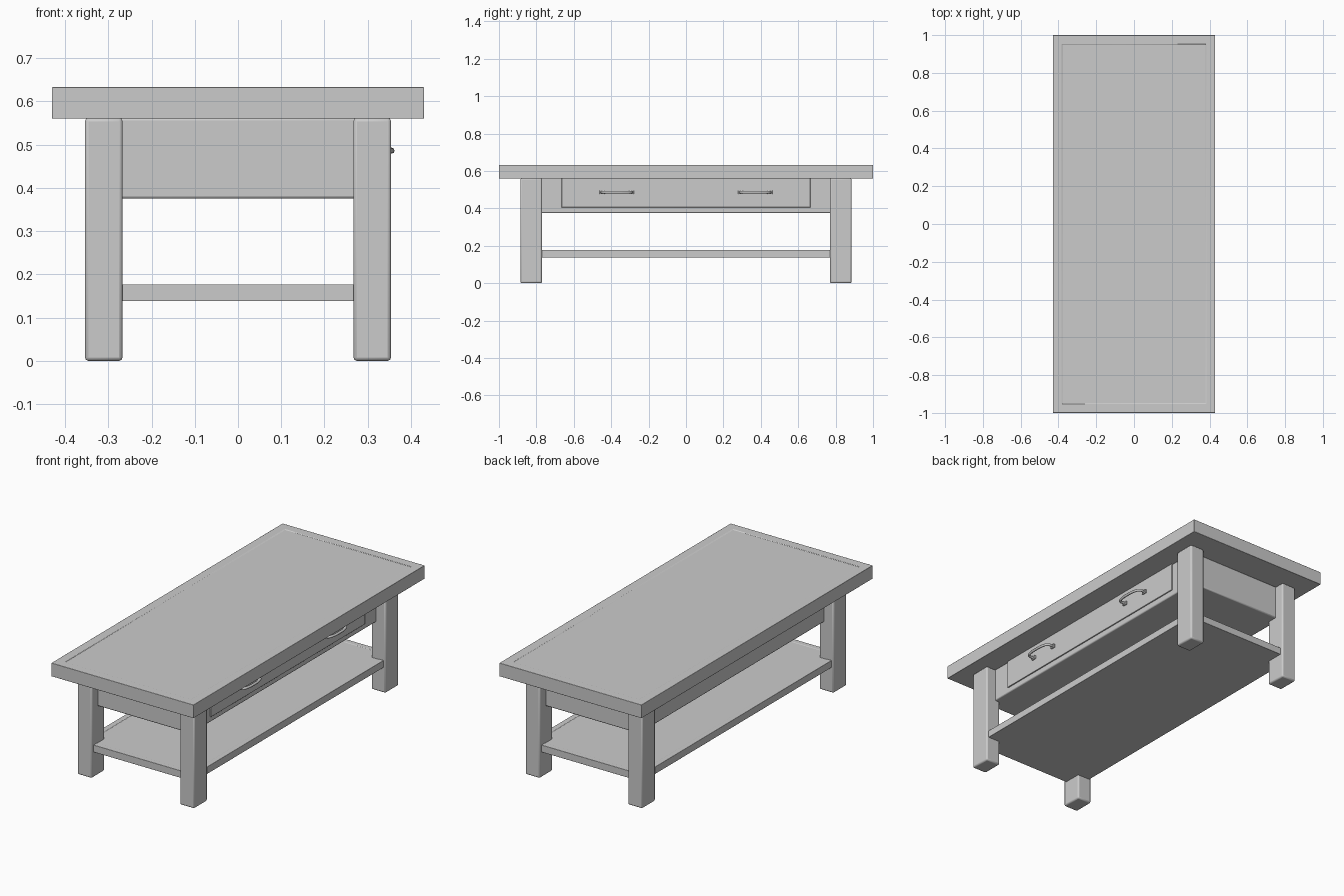
import bpy, bmesh
from math import radians

if "Cube" in bpy.data.objects:
    bpy.data.objects.remove(bpy.data.objects["Cube"])


def finish(obj, bevel):
    """Round the edges softly and shade smooth."""
    if bevel:
        mod = obj.modifiers.new("soft_edges", "BEVEL")
        mod.width = bevel
        mod.segments = 2
        mod.limit_method = "ANGLE"
        mod.angle_limit = radians(50)
    bpy.ops.object.select_all(action="DESELECT")
    bpy.context.view_layer.objects.active = obj
    obj.select_set(True)
    bpy.ops.object.shade_smooth_by_angle(angle=radians(35))


def box(name, lo, hi, bevel=0.004, panel=0.0, recess=0.0):
    """Box between two corners, optionally with a recessed panel on top."""
    bm = bmesh.new()
    bmesh.ops.create_cube(bm, size=1)
    for v in bm.verts:
        v.co = [(a + b) / 2 + c * (b - a) for a, b, c in zip(lo, hi, v.co)]
    if panel:
        bm.normal_update()
        top = [f for f in bm.faces if f.normal.z > 0.9]
        bmesh.ops.inset_region(bm, faces=top, thickness=panel)
        bmesh.ops.inset_region(bm, faces=top, thickness=0.002, depth=-recess)
    mesh = bpy.data.meshes.new(name)
    bm.to_mesh(mesh)
    bm.free()
    obj = bpy.data.objects.new(name, mesh)
    bpy.context.collection.objects.link(obj)
    finish(obj, bevel)
    return obj


# Table top with a framed panel
box("table_top", (-0.43, -1, 0.56), (0.43, 1, 0.633), 0.006, 0.068, 0.003)
for v in bpy.data.objects["table_top"].data.vertices:
    if abs(v.co.y) < 0.95:      # wider frame at the two ends
        v.co.y -= 0.04 * (1 if v.co.y > 0 else -1)

# Four square legs
for sx, x_name in ((-1, "left"), (1, "right")):
    for sy, y_name in ((-1, "front"), (1, "back")):
        xs = sorted((sx * 0.267, sx * 0.354))
        ys = sorted((sy * 0.77, sy * 0.885))
        box(f"{y_name}_{x_name}_leg", (xs[0], ys[0], 0), (xs[1], ys[1], 0.562), 0.008)

# Apron box under the top, and low shelf
box("apron_box", (-0.297, -0.83, 0.375), (0.297, 0.83, 0.562), 0.006)
box("lower_shelf", (-0.342, -0.868, 0.138), (0.342, 0.868, 0.177), 0.005, 0.04, 0.002)

# Drawer front on the right side
box("drawer_front", (0.28, -0.665, 0.405), (0.303, 0.665, 0.561), 0.002)

# Two bowed drawer handles with square feet
for y, name in ((-0.37, "front"), (0.37, "back")):
    curve = bpy.data.curves.new(f"{name}_handle", "CURVE")
    curve.dimensions = "3D"
    curve.bevel_depth = 0.007
    curve.bevel_resolution = 2
    curve.resolution_u = 4
    curve.use_fill_caps = True
    path = [(0.30, -0.078), (0.338, -0.076), (0.352, -0.045), (0.355, 0),
            (0.352, 0.045), (0.338, 0.076), (0.30, 0.078)]
    spline = curve.splines.new("BEZIER")
    spline.bezier_points.add(len(path) - 1)
    for p, (px, py) in zip(spline.bezier_points, path):
        p.co = (px, y + py, 0.486)
        p.handle_left_type = p.handle_right_type = "AUTO"
    bpy.context.collection.objects.link(bpy.data.objects.new(f"{name}_handle", curve))
    for s in (-1, 1):
        c = y + s * 0.078
        box(f"{name}_handle_foot", (0.298, c - 0.014, 0.476), (0.312, c + 0.014, 0.496), 0.003)
